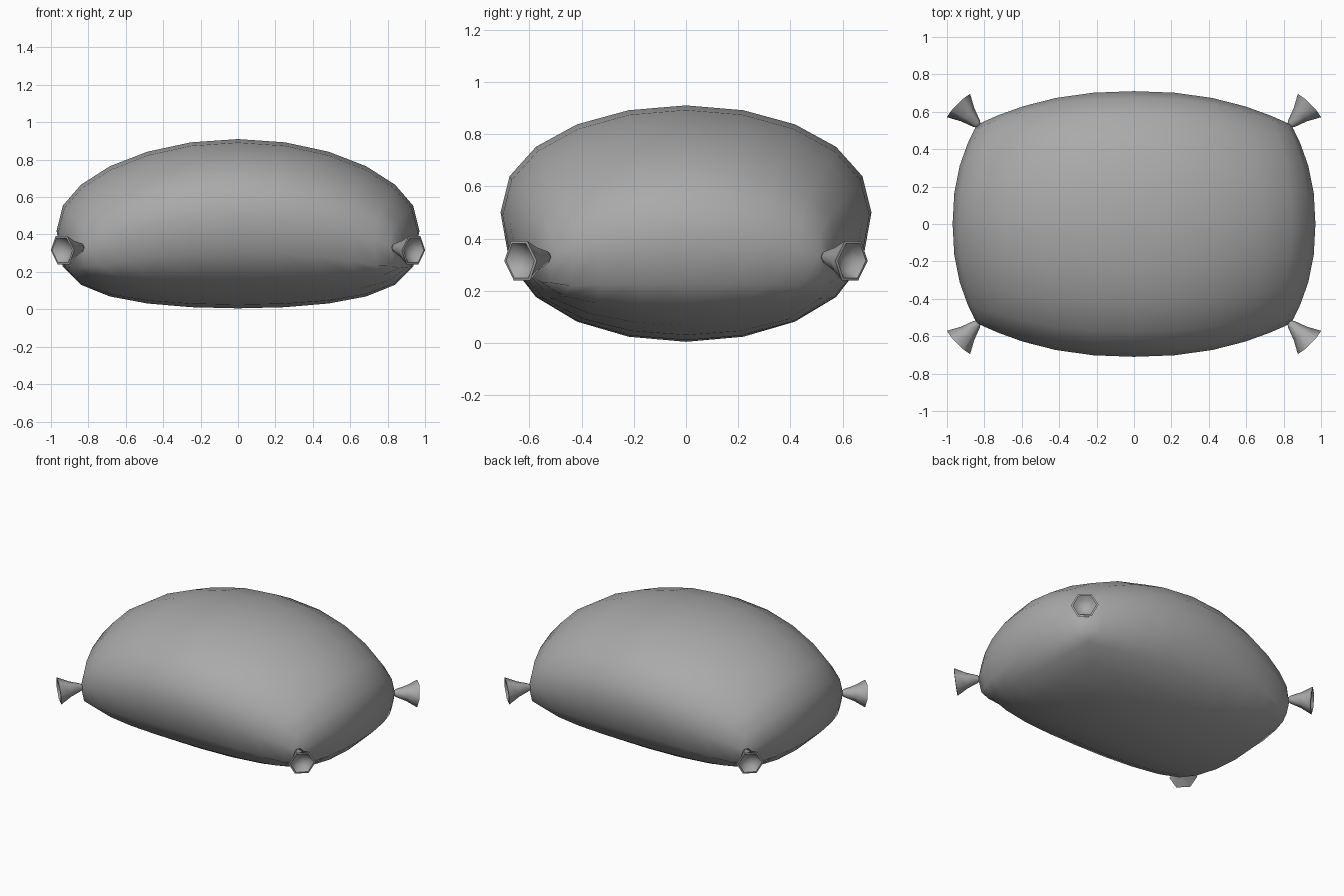
import bpy, bmesh
from math import sin, pi, radians
from mathutils import Vector, Matrix

if "Cube" in bpy.data.objects:
    bpy.data.objects.remove(bpy.data.objects["Cube"])

grey = bpy.data.materials.new("plain grey cloth")
grey.use_nodes = True
colour = (0.4, 0.4, 0.4, 1)
grey.diffuse_color = colour
grey.node_tree.nodes["Principled BSDF"].inputs["Base Color"].default_value = colour


def finish(bm, name, angle):
    bmesh.ops.recalc_face_normals(bm, faces=bm.faces)
    mesh = bpy.data.meshes.new(name)
    bm.to_mesh(mesh)
    bm.free()
    mesh.materials.append(grey)
    obj = bpy.data.objects.new(name, mesh)
    bpy.context.collection.objects.link(obj)
    bpy.ops.object.select_all(action="DESELECT")
    obj.select_set(True)
    bpy.context.view_layer.objects.active = obj
    bpy.ops.object.shade_smooth_by_angle(angle=radians(angle))


def falloff(t, power=2):
    return max(0, 1 - abs(t) ** power)


def sheet_point(u, v, upper):
    """Point of the upper or lower cloth sheet, with u and v from -1 to 1."""
    x = u * (0.84 + 0.13 * falloff(v, 2.3))
    y = v * (0.53 + 0.18 * falloff(u, 2.3))
    cu, cv = falloff(u), falloff(v)
    seam = 0.33 + 0.17 * cu + 0.09 * cv - 0.09 * cu * cv
    height, pu, pv = (0.41, 0.43, 0.46) if upper else (-0.495, 0.34, 0.4)
    fu, fv = cu ** pu, cv ** pv
    corner_fill = 1 + 4 * ((1 - fu) * (1 - fv)) ** 2
    return Vector((x, y, seam + height * fu * fv * corner_fill))


# Stuffed body: two bulging sheets joined along the seam
NU, NV = 12, 10
bm = bmesh.new()
for upper in (True, False):
    grid = [[bm.verts.new(sheet_point(sin(pi * (i / NU - 0.5)),
                                      sin(pi * (j / NV - 0.5)), upper))
             for j in range(NV + 1)] for i in range(NU + 1)]
    for i in range(NU):
        for j in range(NV):
            bm.faces.new((grid[i][j], grid[i + 1][j],
                          grid[i + 1][j + 1], grid[i][j + 1]))
bmesh.ops.remove_doubles(bm, verts=bm.verts, dist=0.0005)
finish(bm, "cushion_body", 180)

# Corner tufts: flared, hollow hexagonal ends tied at each corner
profile = [(-0.03, 0.0), (0.0, 0.024), (0.07, 0.05), (0.14, 0.088),
           (0.142, 0.076), (0.11, 0.05), (0.095, 0.0)]
for sx, xname in ((1, "left"), (-1, "right")):
    for sy, yname in ((-1, "front"), (1, "back")):
        bm = bmesh.new()
        pts = [bm.verts.new((r, 0, d)) for d, r in profile]
        edges = [bm.edges.new(pair) for pair in zip(pts, pts[1:])]
        bmesh.ops.spin(bm, geom=pts + edges, cent=(0, 0, 0), axis=(0, 0, 1),
                       angle=2 * pi, steps=6)
        bmesh.ops.remove_doubles(bm, verts=bm.verts, dist=0.0005)
        aim = Vector((sx, sy, -0.15)).to_track_quat("Z", "Y").to_matrix().to_4x4()
        place = Matrix.Translation((0.84 * sx, 0.535 * sy, 0.33)) @ aim
        bmesh.ops.transform(bm, matrix=place, verts=bm.verts)
        finish(bm, f"{yname}_{xname}_tuft", 62)
